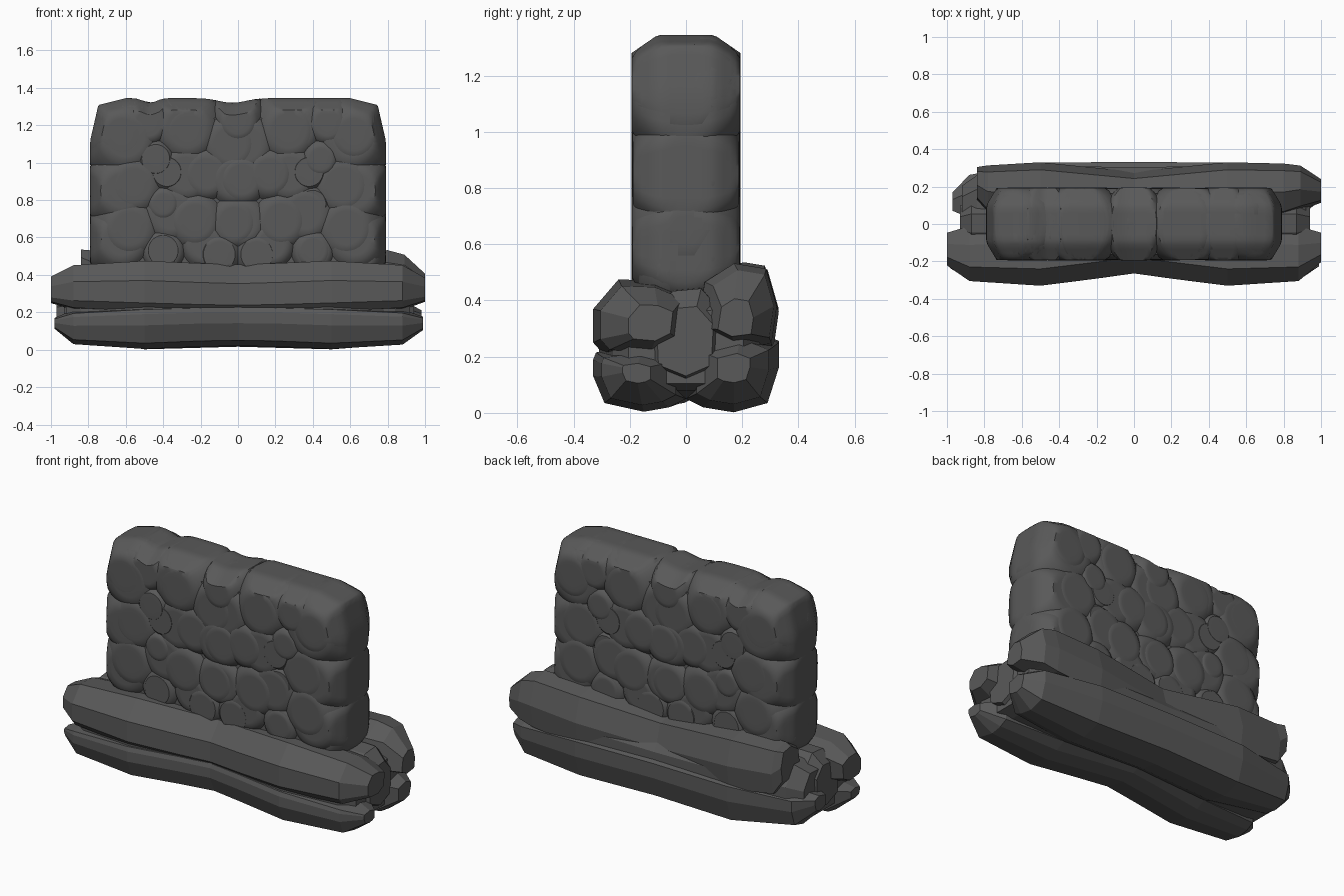
import bpy, bmesh, random
from math import exp
from mathutils import Vector, Matrix

if "Cube" in bpy.data.objects:
    bpy.data.objects.remove(bpy.data.objects["Cube"])

random.seed(4)
rock = bpy.data.materials.new("dark_rock")
rock.diffuse_color = (.1, .1, .1, 1)
rock.use_nodes = True
rock.node_tree.nodes["Principled BSDF"].inputs["Base Color"].default_value = rock.diffuse_color


def finish(bm, name, smooth_angle=None):
    bmesh.ops.recalc_face_normals(bm, faces=bm.faces[:])
    me = bpy.data.meshes.new(name)
    bm.to_mesh(me)
    bm.free()
    me.materials.append(rock)
    ob = bpy.data.objects.new(name, me)
    bpy.context.collection.objects.link(ob)
    if smooth_angle:
        bpy.ops.object.select_all(action='DESELECT')
        ob.select_set(True)
        bpy.context.view_layer.objects.active = ob
        bpy.ops.object.shade_smooth_by_angle(angle=smooth_angle)
    return ob


def long_rock(name, section, stations):
    """Loft a (y, z) section along x; stations are (x, scale, dy, dz)."""
    bm = bmesh.new()
    cy = sum(p[0] for p in section) / len(section)
    cz = sum(p[1] for p in section) / len(section)
    rings = [[bm.verts.new((x, cy + (y - cy) * s + dy, cz + (z - cz) * s + dz))
              for y, z in section] for x, s, dy, dz in stations]
    n = len(section)
    for a, b in zip(rings, rings[1:]):
        for i in range(n):
            bm.faces.new((a[i], a[(i + 1) % n], b[(i + 1) % n], b[i]))
    bm.faces.new(rings[0])
    bm.faces.new(rings[-1])
    return finish(bm, name)


# Footing: long, faceted rocks with tapered ends, grown together
long_rock("footing_upper_front",
          [(-.33, .37), (-.33, .25), (-.29, .205), (-.12, .19), (0, .25),
           (.02, .42), (-.1, .47), (-.24, .475)],
          [(-1, .5, .03, -.01), (-.88, .84, 0, 0), (-.5, 1, 0, 0), (-.2, .98, .035, -.01),
           (0, .96, .06, -.015), (.2, .98, .035, -.01), (.5, 1, 0, 0),
           (.88, .84, 0, 0), (1, .45, .04, -.01)])
long_rock("footing_upper_back",
          [(.33, .38), (.29, .52), (.17, .54), (.06, .47), (.03, .28),
           (.15, .22), (.31, .24)],
          [(-.84, .6, .03, .06), (-.78, .88, 0, .01), (-.5, 1, 0, -.01), (0, .93, -.04, -.05),
           (.5, 1, 0, -.02), (.8, .95, 0, 0), (.89, .8, .01, 0), (1, .42, -.01, -.04)])
long_rock("footing_lower_front",
          [(-.33, .19), (-.32, .215), (-.15, .24), (0, .2), (0, .05),
           (-.06, .02), (-.15, .004), (-.29, .035), (-.33, .13)],
          [(-.98, .25, -.02, .02), (-.88, .78, 0, 0), (-.5, 1, 0, 0), (-.2, .98, .035, .01),
           (0, .96, .06, .012), (.2, .98, .035, .01), (.5, 1, 0, 0),
           (.88, .8, 0, 0), (.99, .3, 0, .02)])
long_rock("footing_lower_back",
          [(.33, .16), (.33, .25), (.2, .3), (0, .25), (0, .05),
           (.06, .02), (.17, .002), (.29, .035)],
          [(-.97, .3, -.05, .06), (-.88, .7, -.02, .02), (-.5, 1, 0, 0), (0, .97, .005, .01),
           (.5, 1, 0, 0), (.88, .78, 0, 0), (.98, .35, 0, .02)])
long_rock("footing_middle",
          [(-.15, .14), (-.16, .36), (-.05, .45), (.06, .46), (.15, .36),
           (.14, .14), (0, .08)],
          [(-.93, .65, 0, -.02), (-.87, .9, 0, 0), (0, 1, 0, 0), (.87, .9, 0, 0),
           (.94, .65, 0, -.02)])
long_rock("footing_fill",
          [(-.31, .16), (-.31, .28), (-.22, .43), (.22, .45), (.31, .32),
           (.31, .16), (.2, .05), (-.2, .05)],
          [(-.92, .66, 0, -.01), (-.84, .84, 0, 0), (-.5, 1, 0, 0), (0, .9, .025, 0),
           (.5, 1, 0, 0), (.84, .84, 0, 0), (.92, .66, 0, -.01)])

# Wall core hidden behind the stones
bm = bmesh.new()
bmesh.ops.create_cube(bm, size=1, matrix=Matrix.Translation((0, 0, .85)) @
                      Matrix.Diagonal((1.49, .325, .9, 1)))
bmesh.ops.bevel(bm, geom=bm.edges[:], offset=.06, segments=2, affect='EDGES')
finish(bm, "wall_core", .6)

# Round stones, flattened where they meet the outline of the wall
bm = bmesh.new()


def stone(centre, radii, half_depth):
    hy = half_depth - random.random() * .006
    new = bmesh.ops.create_uvsphere(bm, u_segments=32, v_segments=24, radius=1)['verts']
    rot = Matrix.Rotation(1.5708, 3, 'X')
    for v in new:
        d = rot @ v.co
        x, y, z = (c + q * r for c, q, r in zip(centre, d, radii))
        y = max(-hy, min(hy, y))
        # uneven top line, dropping at both ends, with a chamfer front and back
        top = 1.345 - .025 * exp(-((x + .03) / .1) ** 2) - .025 * exp(-((x + .47) / .05) ** 2)
        top -= max(0, abs(x) - .6) * .25
        z = min(z, top, top + (.1 - abs(y)) * .69)
        lim = .79 - .23 * max(0, z - 1.12) - .6 * max(0, abs(y) - .1)
        x = max(-lim, min(lim, x))
        v.co = Vector((x, y, z))


# Face stones as (x, z, radius); the back repeats them turned around
face = [(-.62, 1.15, .22), (-.48, 1.21, .17), (-.27, 1.17, .23), (.04, 1.1, .22),
        (.29, 1.19, .23), (.6, 1.13, .25), (0, 1.22, .17), (-.62, .85, .23),
        (-.36, .73, .22), (-.17, .94, .2), (.02, .91, .2), (.28, .94, .22),
        (.56, .88, .23), (-.02, .68, .2), (.23, .69, .22), (.58, .65, .23),
        (-.62, .59, .22), (-.4, .53, .16), (-.18, .56, .18), (.4, .53, .17),
        (.1, .51, .17), (-.38, .95, .15), (.44, 1.02, .15), (.4, .78, .14)]
for x, z, r in face:
    for s in (1, -1):
        stone((x * s, 0, z), (r, .222, r * 1.03), .195)

# End stones
for s in (1, -1):
    for y, z, r in [(-.05, 1.1, .22), (.07, 1.13, .2), (-.05, .77, .21),
                    (.06, .82, .2), (.06, .55, .17), (-.06, .52, .17)]:
        stone((.58 * s, y * s, z), (.215, .15, r * 1.1), .17)
finish(bm, "wall_stones", .7)
